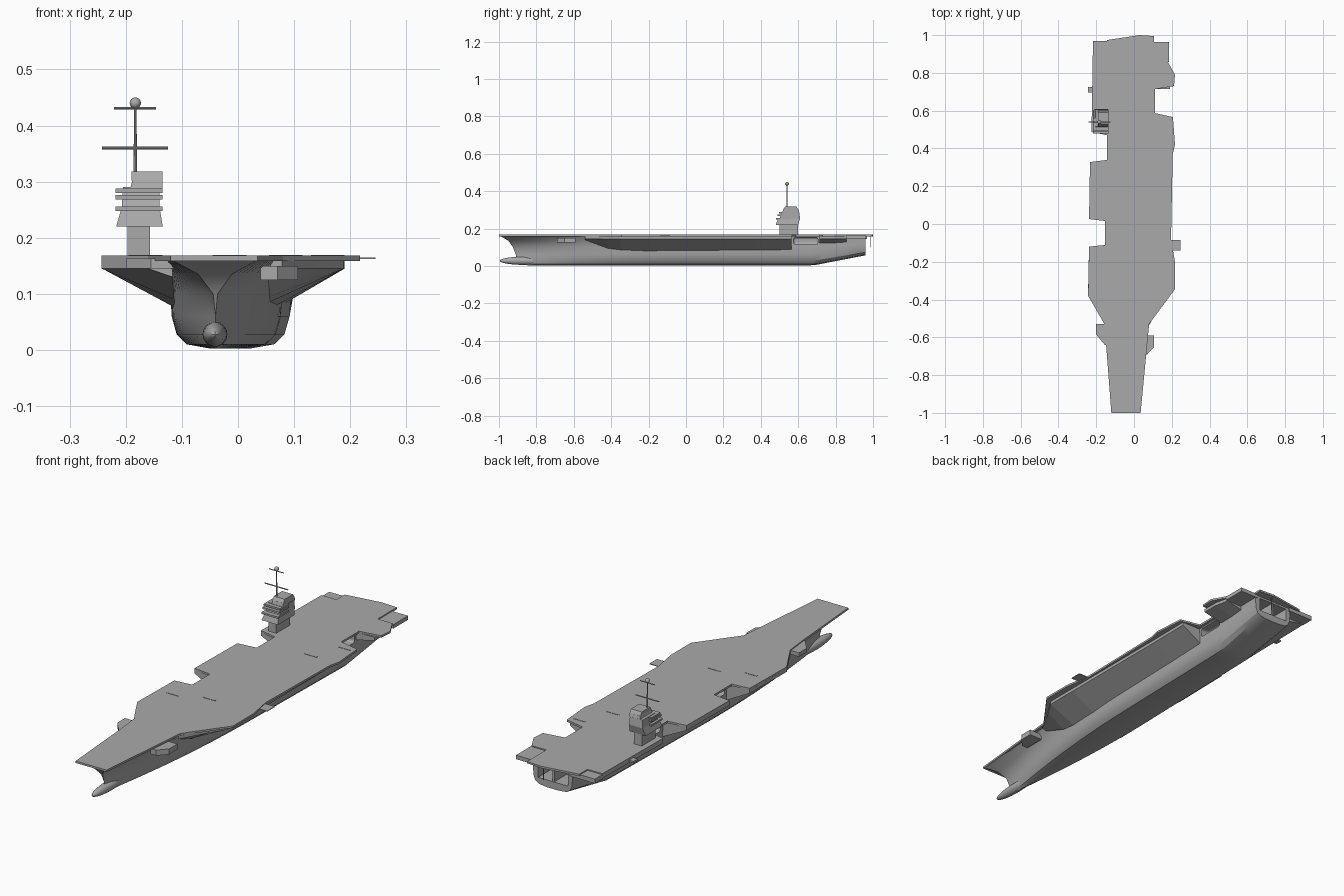
import bpy, bmesh, math
from mathutils import Matrix, Vector

cube = bpy.data.objects.get("Cube")
if cube:
    bpy.data.objects.remove(cube)

grey = bpy.data.materials.new("ship grey")
grey.use_nodes = True
grey.diffuse_color = (0.4, 0.4, 0.4, 1)
grey.node_tree.nodes["Principled BSDF"].inputs["Base Color"].default_value = (0.4, 0.4, 0.4, 1)


def centre(y):
    """The keel line runs slightly askew."""
    return -0.02 + 0.022 * y


def finish(bm, name, smooth=False):
    bmesh.ops.remove_doubles(bm, verts=bm.verts, dist=1e-5)
    bmesh.ops.recalc_face_normals(bm, faces=bm.faces)
    mesh = bpy.data.meshes.new(name)
    bm.to_mesh(mesh)
    bm.free()
    mesh.materials.append(grey)
    ob = bpy.data.objects.new(name, mesh)
    bpy.context.collection.objects.link(ob)
    bpy.ops.object.select_all(action='DESELECT')
    ob.select_set(True)
    bpy.context.view_layer.objects.active = ob
    if smooth:
        bpy.ops.object.shade_smooth_by_angle(angle=math.radians(30))
    return ob


def loft(name, rings, smooth=False):
    """Skin rings of points; every ring is a mirrored ladder so ends close in strips."""
    bm = bmesh.new()
    grid = [[bm.verts.new(p) for p in ring] for ring in rings]
    n = len(grid[0])
    for a, b in zip(grid, grid[1:]):
        for i in range(n):
            j = (i + 1) % n
            bm.faces.new((a[i], a[j], b[j], b[i]))
    for ring in (grid[0], grid[-1]):
        for i in range(n // 2 - 1):
            bm.faces.new((ring[i], ring[i + 1], ring[n - 2 - i], ring[n - 1 - i]))
    return finish(bm, name, smooth)


def plate(name, outline, z0, z1):
    bm = bmesh.new()
    face = bm.faces.new([bm.verts.new((x, y, z0)) for x, y in outline])
    top = bmesh.ops.extrude_face_region(bm, geom=[face])
    verts = [v for v in top["geom"] if isinstance(v, bmesh.types.BMVert)]
    bmesh.ops.translate(bm, verts=verts, vec=(0, 0, z1 - z0))
    return finish(bm, name)


def box(name, x, y, z):
    return plate(name, [(x[0], y[0]), (x[1], y[0]), (x[1], y[1]), (x[0], y[1])], *z)


def tapered(name, low, high, z):
    """Block between two rectangles given as x0, x1, y0, y1."""
    rings = [[(r[0], r[2], h), (r[1], r[2], h), (r[1], r[3], h), (r[0], r[3], h)]
             for r, h in zip((low, high), z)]
    return loft(name, rings)


def rod(name, p, q, r0, r1):
    p, q = Vector(p), Vector(q)
    bm = bmesh.new()
    turn = (q - p).to_track_quat('Z', 'Y').to_matrix().to_4x4()
    bmesh.ops.create_cone(bm, cap_ends=True, segments=10, radius1=r0, radius2=r1,
                          depth=(q - p).length, matrix=Matrix.Translation((p + q) / 2) @ turn)
    return finish(bm, name, True)


def ball(name, pos, size):
    bm = bmesh.new()
    bmesh.ops.create_uvsphere(bm, u_segments=24, v_segments=16, radius=1,
                              matrix=Matrix.Translation(pos) @ Matrix.Diagonal((*size, 1)))
    return finish(bm, name, True)


# Hull: each waterline has height, half width, half width at the stem, stem position
levels = [(0.003, 0.03, 0, -0.84), (0.01, 0.07, 0, -0.89), (0.028, 0.088, 0, -0.91),
          (0.06, 0.097, 0, -0.91), (0.1, 0.099, 0.004, -0.925),
          (0.135, 0.1, 0.03, -0.95), (0.16, 0.103, 0.076, -0.992)]
rings = []
for k in range(41):
    t = k / 40
    half = []
    for z, w, start, stem in levels:
        y = stem + (0.96 - stem) * t
        u = min(1, t / 0.48)
        x = start + (w - start) * (1 - (1 - u) ** 2)
        rise = 0.055 * max(0, (y - 0.68) / 0.28)
        half.append((x, y, z + rise * (1 - z / 0.16)))
    rings.append([(centre(y) + x, y, z) for x, y, z in half]
                 + [(centre(y) - x, y, z) for x, y, z in reversed(half)])
hull = loft("hull", rings, True)


def pocket(x, y, z, rounded):
    cutter = box("pocket_cutter", x, y, z)
    cutter.hide_render = True
    if rounded:
        bev = cutter.modifiers.new("round", 'BEVEL')
        bev.width, bev.segments = 0.012, 4
    cut = hull.modifiers.new("cut", 'BOOLEAN')
    cut.object, cut.solver = cutter, 'EXACT'
    bpy.context.view_layer.objects.active = hull
    bpy.ops.object.modifier_apply(modifier=cut.name)
    bpy.data.objects.remove(cutter)


# Hangar doors below the lift notches, and the stern opening
pocket((0.05, 0.15), (0.575, 0.705), (0.115, 0.153), True)
pocket((-0.2, -0.075), (0.345, 0.465), (0.115, 0.153), True)
pocket((-0.2, -0.075), (-0.105, 0.01), (0.115, 0.153), True)
pocket((-0.075, 0.075), (0.87, 1.0), (0.09, 0.15), False)
box("stern_bulkhead", (-0.005, 0.005), (0.87, 0.955), (0.088, 0.152))

ball("bow_bulb", (-0.041, -0.865, 0.028), (0.022, 0.13, 0.022))

# Flight deck
outline = [(-0.12, -1), (0.035, -1), (0.08, -0.53), (0.217, -0.345), (0.217, -0.2),
           (0.196, -0.08), (0.205, 0.37), (0.217, 0.42), (0.206, 0.566), (0.111, 0.587),
           (0.111, 0.714), (0.212, 0.73), (0.217, 0.79), (0.18, 0.857), (0.106, 0.857),
           (0.106, 0.995), (0.03, 1), (-0.143, 0.974), (-0.143, 0.915), (-0.218, 0.915),
           (-0.225, 0.487), (-0.143, 0.47), (-0.143, 0.339), (-0.233, 0.328),
           (-0.238, 0.026), (-0.153, 0.016), (-0.153, -0.111), (-0.238, -0.12),
           (-0.243, -0.38), (-0.16, -0.524), (-0.148, -0.635)]
plate("flight_deck", outline, 0.159, 0.168)


def sponson(name, side, stations, lip=0.145):
    """Flared overhang: stations give y, outer x and the height where it leaves the hull."""
    rings = []
    for y, outer, low in stations:
        inner = centre(y) + side * 0.085
        rings.append([(inner, y, low), (outer, y, max(lip, low)),
                      (outer, y, 0.16), (inner, y, 0.16)])
    return loft(name, rings)


sponson("left_sponson", 1, [(-0.54, 0.078, 0.14), (-0.42, 0.145, 0.095), (-0.35, 0.188, 0.086),
                            (-0.2, 0.188, 0.075), (0.37, 0.188, 0.077), (0.565, 0.19, 0.08)])
sponson("left_aft_sponson", 1, [(0.715, 0.19, 0.12), (0.79, 0.19, 0.12), (0.857, 0.175, 0.125)])
sponson("right_fore_sponson", -1, [(-0.524, -0.16, 0.13), (-0.38, -0.243, 0.09),
                                   (-0.3, -0.242, 0.075), (-0.12, -0.238, 0.075)])
sponson("right_mid_sponson", -1, [(0.026, -0.238, 0.075), (0.328, -0.233, 0.077)])
sponson("right_aft_sponson", -1, [(0.487, -0.225, 0.08), (0.6, -0.222, 0.085),
                                  (0.915, -0.217, 0.12)])

# Small side platforms
box("stern_left_platform", (0.09, 0.185), (0.857, 0.963), (0.145, 0.163))
box("stern_right_platform", (-0.217, -0.09), (0.91, 0.968), (0.143, 0.163))
box("right_side_platform", (-0.243, -0.2), (0.695, 0.725), (0.15, 0.158))
box("left_side_platform", (0.19, 0.245), (-0.14, -0.085), (0.162, 0.165))
plate("left_bow_platform", [(0.04, -0.59), (0.107, -0.59), (0.107, -0.65), (0.07, -0.69),
                            (0.04, -0.69)], 0.125, 0.15)
plate("right_bow_platform", [(-0.11, -0.64), (-0.155, -0.64), (-0.2, -0.585), (-0.2, -0.53),
                             (-0.11, -0.53)], 0.145, 0.163)
rod("stern_post", (0.03, 0.985, 0.1), (0.03, 0.985, 0.162), 0.002, 0.002)

# Blast deflector edges on the deck
for i, (x, y) in enumerate([(-0.165, -0.235), (-0.015, -0.185), (0.085, 0.405), (0.16, 0.54)]):
    box(f"deflector_{i + 1}", (x - 0.03, x + 0.03), (y - 0.003, y + 0.003), (0.167, 0.1695))

# Island
box("island_base", (-0.197, -0.157), (0.5, 0.6), (0.165, 0.221))
tapered("island_body", (-0.217, -0.134, 0.48, 0.6), (-0.207, -0.14, 0.492, 0.61), (0.22, 0.255))
tapered("island_upper", (-0.207, -0.14, 0.5, 0.61), (-0.205, -0.14, 0.515, 0.605), (0.255, 0.29))
for i, z in enumerate((0.248, 0.268, 0.28)):
    box(f"bridge_gallery_{i + 1}", (-0.218, -0.135), (0.48 + 0.008 * i, 0.56), (z, z + 0.008))
tapered("island_roof", (-0.192, -0.135, 0.515, 0.605), (-0.188, -0.135, 0.52, 0.6), (0.288, 0.303))
tapered("island_top", (-0.19, -0.135, 0.52, 0.6), (-0.19, -0.135, 0.53, 0.59), (0.302, 0.318))

# Mast with two yards and a radar dome
mx, my = -0.183, 0.54
rod("mast", (mx, my, 0.29), (mx, my, 0.435), 0.004, 0.002)
rod("lower_yard", (-0.242, my, 0.36), (-0.125, my, 0.36), 0.0025, 0.0025)
rod("upper_yard", (-0.221, my, 0.431), (-0.146, my, 0.431), 0.002, 0.002)
ball("radar_dome", (mx, my, 0.44), (0.01, 0.01, 0.01))
